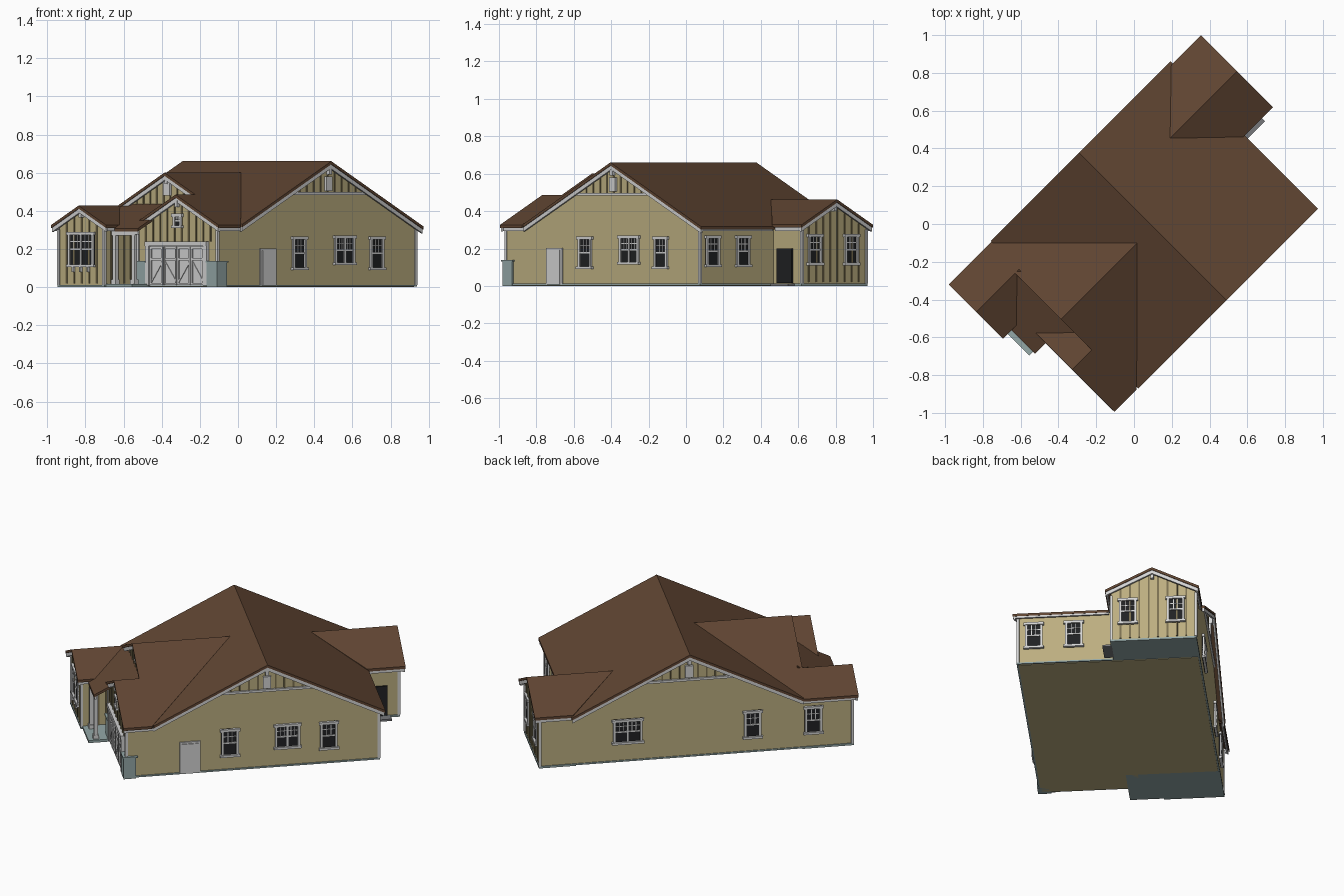
import bpy, bmesh, math
from mathutils import Vector, Matrix

if "Cube" in bpy.data.objects:
    bpy.data.objects.remove(bpy.data.objects["Cube"])

# House is modelled square to its own axes (a, b), then turned 45 degrees
TURN = Matrix.Rotation(-math.pi / 4, 4, 'Z')


def material(name, rgb):
    m = bpy.data.materials.new(name)
    m.diffuse_color = [(c / 255 / 12.92 if c < 11 else ((c / 255 + .055) / 1.055) ** 2.4) for c in rgb] + [1]
    m.use_nodes = True
    m.node_tree.nodes["Principled BSDF"].inputs["Base Color"].default_value = m.diffuse_color
    return m


TAN = material("tan_siding", (188, 174, 128))
BATTEN = material("dark_batten", (122, 111, 80))
ROOF = material("brown_shingle", (96, 69, 50))
WHITE = material("white_trim", (212, 212, 212))
GLASS = material("dark_glass", (32, 33, 35))
STONE = material("blue_grey_stone", (148, 168, 167))
GREY = material("grey_step", (118, 119, 122))

parts = {}


def solid(part, mat, base, offset):
    """Extrude a planar outline along an offset into the named part."""
    bm = parts.setdefault(part, (bmesh.new(), mat))[0]
    f = bm.faces.new([bm.verts.new(p) for p in base])
    ext = bmesh.ops.extrude_face_region(bm, geom=[f], use_keep_orig=True)
    vs = [v for v in ext['geom'] if isinstance(v, bmesh.types.BMVert)]
    bmesh.ops.translate(bm, verts=vs, vec=offset)


def box(part, mat, a, b, z):
    solid(part, mat, [(a[0], b[0], z[0]), (a[1], b[0], z[0]), (a[1], b[1], z[0]), (a[0], b[1], z[0])],
          (0, 0, z[1] - z[0]))


# Wall faces: (axis of the normal, position, outward sign)
SE, NW = ('a', .605, 1), ('a', -.435, -1)
NE, BACK = ('b', .71, 1), ('b', .925, 1)
BAY, GARAGE, WING = ('b', -.89, -1), ('b', -.755, -1), ('b', -.60, -1)
BACK_SIDE = ('a', .05, 1)


def fbox(part, mat, face, s, z, d):
    ax, pos, sg = face
    n = sorted((pos + sg * d[0], pos + sg * d[1]))
    box(part, mat, *((n, s) if ax == 'a' else (s, n)), z)


def bar(part, mat, p, q, h, across):
    """Board from p to q, hanging h below that line."""
    p, q = Vector(p), Vector(q)
    dn = Vector((0, 0, -h))
    solid(part, mat, [p, q, q + dn, p + dn], across)


def window(face, c, z0, z1, w, sashes=1):
    t, s0, s1 = .014, c - w / 2, c + w / 2
    fbox("window_glass", GLASS, face, (s0, s1), (z0, z1), (-.01, .004))
    for s in (s0, s1 - t):
        fbox("window_trim", WHITE, face, (s, s + t), (z0, z1), (0, .012))
    fbox("window_trim", WHITE, face, (s0 - .008, s1 + .008), (z1 - .016, z1), (0, .015))
    fbox("window_trim", WHITE, face, (s0 - .008, s1 + .008), (z0, z0 + .014), (0, .017))
    inner, mid = (w - 2 * t) / sashes, (z0 + z1) / 2
    for k in range(sashes):
        l = s0 + t + k * inner
        if k:
            fbox("window_trim", WHITE, face, (l - .006, l + .006), (z0, z1), (0, .012))
        fbox("window_bars", WHITE, face, (l, l + inner), (mid - .004, mid + .004), (0, .009))
        for j in (1, 2):
            x = l + inner * j / 3
            fbox("window_bars", WHITE, face, (x - .002, x + .002), (mid, z1), (0, .007))
        zz = (mid + z1) / 2 - .004
        fbox("window_bars", WHITE, face, (l, l + inner), (zz - .002, zz + .002), (0, .007))


def battens(face, s0, s1, z0, top, step=.052):
    n = round((s1 - s0) / step)
    for i in range(1, n):
        s = s0 + (s1 - s0) * i / n
        if top(s) > z0 + .01:
            fbox("siding_battens", BATTEN, face, (s - .005, s + .005), (z0, top(s)), (0, .005))


# Roof heights, all at the same pitch
main = lambda b: .66 - .5 * abs(b - .06)
wing = lambda a: .60 - .5 * abs(a - .083)
bay = lambda a: .4275 - .5 * abs(a + .262)
garage = lambda a: .485 - .5 * abs(a - .313)
back = lambda a: .462 - .5 * abs(a + .186)
shed = lambda b: .43 + .5 * (b + .614)


# Wall bodies with gabled tops
def body(name, h, s, ridge, n, along_b):
    prof = [(s[0], .004), (s[1], .004), (s[1], h(s[1]) - .018), (ridge, h(ridge) - .018), (s[0], h(s[0]) - .018)]
    if along_b:
        solid(name, TAN, [(x, n[0], z) for x, z in prof], (0, n[1] - n[0], 0))
    else:
        solid(name, TAN, [(n[0], x, z) for x, z in prof], (n[1] - n[0], 0, 0))


body("main_walls", main, (-.6, .71), .06, (-.435, .605), False)
body("front_wing_walls", wing, (-.434, .604), .083, (-.6, -.05), True)
body("bay_walls", bay, (-.435, -.10), -.262, (-.89, -.5), True)
body("garage_walls", garage, (.02, .605), .313, (-.755, -.5), True)
body("back_wing_walls", back, (-.435, .05), -.186, (.5, .925), True)


# Roof slopes
def slope(name, pts, h, use):
    solid(name, ROOF, [(a, b, h(a if use == 'a' else b)) for a, b in pts], (0, 0, -.016))


for e in (-.6, .745):
    slope("main_roof", [(-.472, .06), (.632, .06), (.632, e), (-.472, e)], main, 'b')
slope("front_wing_roof", [(.083, -.06), (.083, -.629), (-.262, -.629), (-.262, -.92), (-.467, -.92), (-.467, -.6)], wing, 'a')
slope("front_wing_roof", [(.083, -.06), (.083, -.629), (.313, -.629), (.313, -.776), (.63, -.776), (.63, -.61)], wing, 'a')
slope("bay_roof", [(-.262, -.6), (-.262, -.92), (-.06, -.92), (-.06, -.6)], bay, 'a')
slope("garage_roof", [(.313, -.6), (.313, -.776), (.0, -.776), (.0, -.6)], garage, 'a')
for e in (-.456, .083):
    slope("back_wing_roof", [(-.186, .456), (-.186, .958), (e, .958), (e, .735)], back, 'a')
slope("porch_roof", [(-.262, -.6), (-.262, -.614), (-.06, -.82), (-.06, -.857), (.116, -.857), (.116, -.7), (.21, -.6)], shed, 'b')


# White rake and eave boards under the roof edges
def rake(h, ends, ridge, n, along_b, inward):
    for e in ends:
        pts = [(s, h(s) - .014) for s in (e, ridge)]
        p, q = [((s, n, z) if along_b else (n, s, z)) for s, z in pts]
        bar("rake_boards", WHITE, p, q, .024, (0, inward, 0) if along_b else (inward, 0, 0))


rake(main, (-.6, .74), .06, .628, False, -.012)
rake(main, (-.6, .74), .06, -.468, False, .012)
rake(wing, (-.25, .4), .083, -.625, True, .012)
rake(bay, (-.462, -.064), -.262, -.916, True, .012)
rake(garage, (.004, .625), .313, -.772, True, .012)
rake(back, (-.452, .079), -.186, .954, True, -.012)
for p, q, ac in (((.62, -.772), (.62, -.6), (-.01, 0, 0)), ((-.46, -.915), (-.46, -.6), (.01, 0, 0)),
                 ((.08, .738), (.63, .738), (0, -.01, 0)), ((.076, .75), (.076, .95), (-.01, 0, 0)),
                 ((-.45, .74), (-.45, .95), (.01, 0, 0)), ((-.07, -.915), (-.07, -.8), (-.01, 0, 0))):
    bar("eave_boards", WHITE, (*p, .315), (*q, .315), .022, ac)
bar("eave_boards", WHITE, (-.06, -.852, .297), (.112, -.852, .297), .02, (0, .01, 0))

# Gable dressing: bands, battens, vents and peak blocks
for f in (SE, NW):
    fbox("gable_band", WHITE, f, (-.25, .37), (.484, .498), (0, .012))
    battens(f, -.25, .37, .498, lambda s: main(s) - .03)
    fbox("gable_vent", WHITE, f, (.037, .083), (.505, .58), (0, .014))
    fbox("peak_block", WHITE, f, (.05, .07), (.59, .645), (0, .022))
battens(WING, -.2, .4, .40, lambda s: wing(s) - .03)
fbox("gable_vent", WHITE, WING, (.058, .108), (.48, .56), (0, .014))
battens(BAY, -.435, -.10, .02, lambda s: bay(s) - .03)
battens(GARAGE, .02, .605, .24, lambda s: garage(s) - .03)
battens(BACK, -.435, .05, .02, lambda s: back(s) - .03)
battens(('a', -.10, 1), -.89, -.6, .02, lambda s: .3)
for f, c, z in ((BAY, -.262, .4), (GARAGE, .313, .455), (BACK, -.186, .435), (WING, .083, .575)):
    fbox("peak_block", WHITE, f, (c - .009, c + .009), (z - .035, z), (0, .02))

# White corner boards
for a, b in ((.605, .71), (.605, -.755), (-.435, -.89), (-.10, -.89), (-.435, .925), (.05, .925), (.02, -.755)):
    box("corner_boards", WHITE, (a - .009, a + .006), (b - .008, b + .008), (.012, .302))

# Windows on every side
for f, c, z0, z1, w, n in ((SE, -.154, .09, .265, .10, 1), (SE, .18, .115, .27, .145, 2), (SE, .42, .09, .265, .10, 1),
                           (NW, .415, .115, .27, .17, 2), (NW, -.31, .09, .265, .10, 1), (NW, -.662, .09, .265, .10, 1),
                           (NE, .513, .10, .27, .10, 1), (NE, .283, .10, .27, .10, 1),
                           (BACK, -.046, .11, .278, .10, 1), (BACK, -.32, .11, .278, .10, 1),
                           (BAY, -.267, .105, .29, .19, 2), (GARAGE, .313, .31, .385, .06, 1)):
    window(f, c, z0, z1, w, n)
for i in (-1, 0, 1):
    fbox("bay_brackets", WHITE, BAY, (-.272 + i * .055, -.262 + i * .055), (.08, .105), (0, .018))

# Side, back and front doors
fbox("side_door_trim", WHITE, SE, (-.446, -.326), (.008, .203), (0, .008))
fbox("side_door", WHITE, SE, (-.434, -.338), (.008, .192), (0, .013))
fbox("back_door", GLASS, BACK_SIDE, (.745, .858), (.015, .20), (0, .009))
fbox("front_door", WHITE, WING, (-.07, .01), (.015, .22), (0, .012))
box("back_step", GREY, (.05, .105), (.745, .875), (0, .012))

# Garage door with carriage panels and braces
fbox("garage_door_trim", WHITE, GARAGE, (.085, .54), (.215, .238), (0, .022))
for s in (.085, .515):
    fbox("garage_door_trim", WHITE, GARAGE, (s, s + .025), (.008, .22), (0, .018))
fbox("garage_door", WHITE, GARAGE, (.11, .515), (.008, .215), (0, .006))
pw = .405 / 4
for k in range(4):
    l, r = .11 + k * pw, .11 + (k + 1) * pw
    for s in (l + .003, r - .013):
        fbox("garage_door_rails", WHITE, GARAGE, (s, s + .01), (.01, .213), (.004, .013))
    for z in (.01, .14, .201):
        fbox("garage_door_rails", WHITE, GARAGE, (l + .013, r - .013), (z, z + .012), (.004, .012))
    zs = (.14, .035) if k % 2 else (.035, .14)
    bar("garage_door_braces", WHITE, (l + .01, -.765, zs[0]), (r - .01, -.765, zs[1]), .014, (0, .006, 0))
    fbox("garage_door_gaps", GREY, GARAGE, (r - .002, r + .002), (.01, .213), (.005, .008))

# Stone wainscot on the garage piers
box("stone_piers", STONE, (.54, .617), (-.772, -.70), (0, .13))
box("stone_piers", STONE, (.01, .085), (-.772, -.70), (0, .13))
box("stone_caps", STONE, (.536, .621), (-.777, -.69), (.13, .138))
box("stone_caps", STONE, (.006, .089), (-.777, -.69), (.13, .138))

# Porch slab, posts and beam
box("porch_slab", STONE, (-.10, .10), (-.885, -.6), (0, .016))
for a in (-.07, .07):
    box("porch_posts", WHITE, (a - .011, a + .011), (-.85, -.828), (.016, .30))
    box("porch_posts", WHITE, (a - .016, a + .016), (-.855, -.823), (.016, .04))
box("porch_beam", WHITE, (-.09, .085), (-.848, -.832), (.27, .297))

# Foundations and floor
box("main_foundation", STONE, (-.440, .611), (-.6, .716), (.003, .012))
box("garage_foundation", STONE, (.014, .611), (-.761, -.6), (.003, .012))
box("bay_foundation", STONE, (-.441, -.094), (-.896, -.6), (0, .012))
box("back_wing_foundation", STONE, (-.441, .056), (.716, .931), (0, .012))
box("floor", TAN, (-.43, .60), (-.6, .705), (0, .005))
box("garage_floor", TAN, (.03, .60), (-.75, -.6), (0, .005))

# Turn every part into an object
for name, (bm, mat) in parts.items():
    bmesh.ops.recalc_face_normals(bm, faces=bm.faces)
    bm.transform(TURN)
    me = bpy.data.meshes.new(name)
    bm.to_mesh(me)
    bm.free()
    me.materials.append(mat)
    bpy.context.collection.objects.link(bpy.data.objects.new(name, me))
